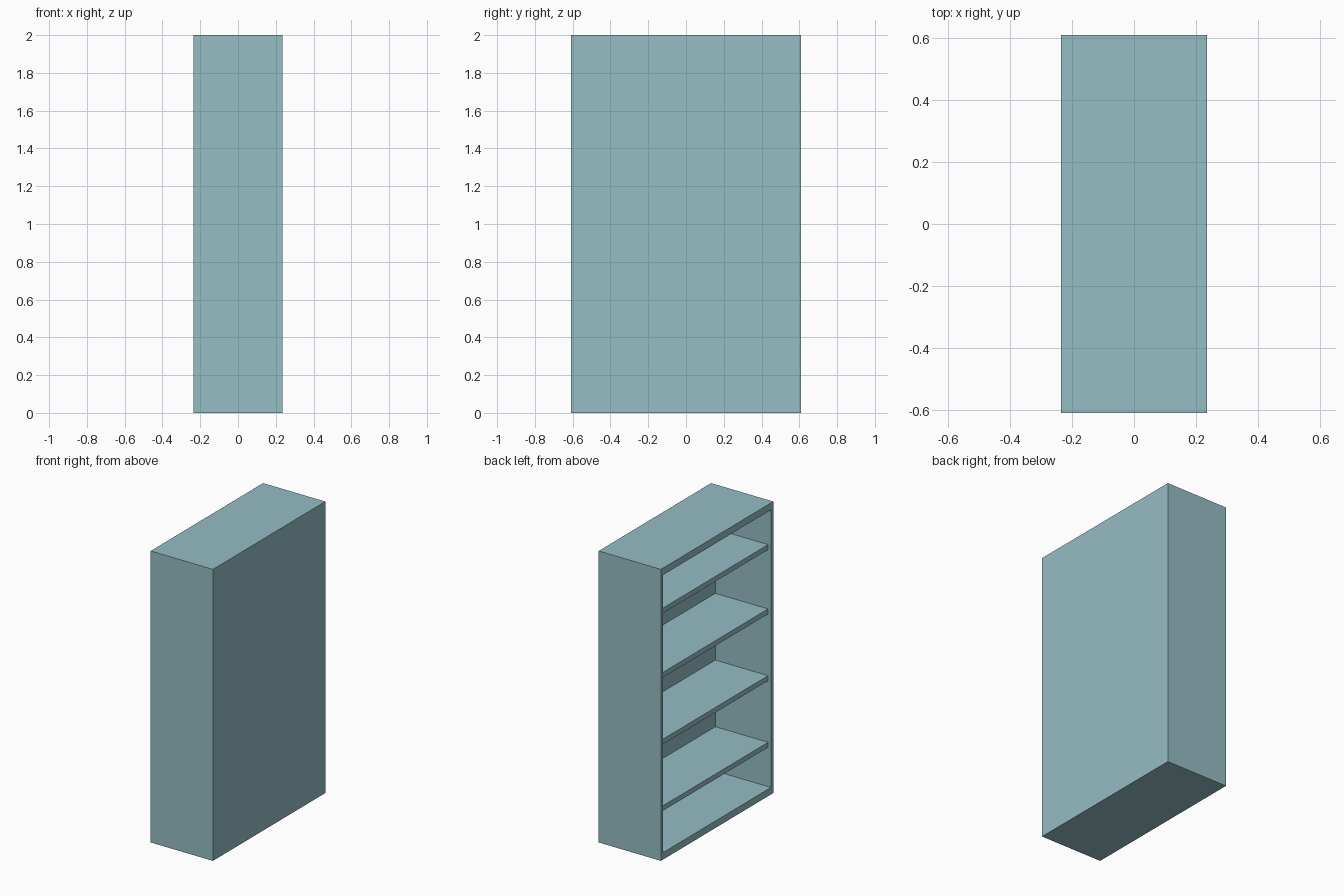
import bpy

if "Cube" in bpy.data.objects:
    bpy.data.objects.remove(bpy.data.objects["Cube"])

# Overall half sizes and board thicknesses (open side faces -x)
HX, HY, H = 0.236, 0.609, 2.0
SIDE, CAP, BACK, SHELF = 0.025, 0.048, 0.05, 0.035
SETBACK = 0.022

# Blue-grey paint
paint = bpy.data.materials.new("blue_grey_paint")
paint.diffuse_color = (0.30, 0.51, 0.55, 1)
paint.use_nodes = True
paint.node_tree.nodes["Principled BSDF"].inputs["Base Color"].default_value = paint.diffuse_color


def box(name, x, y, z):
    """Add a painted box spanning the given (min, max) ranges."""
    bpy.ops.mesh.primitive_cube_add(size=1, location=[(a + b) / 2 for a, b in (x, y, z)])
    ob = bpy.context.object
    ob.name = name
    ob.scale = [b - a for a, b in (x, y, z)]
    bpy.ops.object.transform_apply(location=False, rotation=False, scale=True)
    ob.data.materials.append(paint)
    return ob


inner_y = (-HY + SIDE, HY - SIDE)

# Side panels
box("side_panel_front", (-HX, HX), (-HY, -HY + SIDE), (0, H))
box("side_panel_back", (-HX, HX), (HY - SIDE, HY), (0, H))

# Top and bottom boards
box("bottom_board", (-HX, HX), inner_y, (0, CAP))
box("top_board", (-HX, HX), inner_y, (H - CAP, H))

# Rear panel closing the +x side
box("rear_panel", (HX - BACK, HX), inner_y, (CAP, H - CAP))

# Four shelves, slightly set back from the opening
for i, top in enumerate((0.352, 0.809, 1.267, 1.708)):
    box(f"shelf_{i + 1}", (-HX + SETBACK, HX - BACK), inner_y, (top - SHELF, top))
